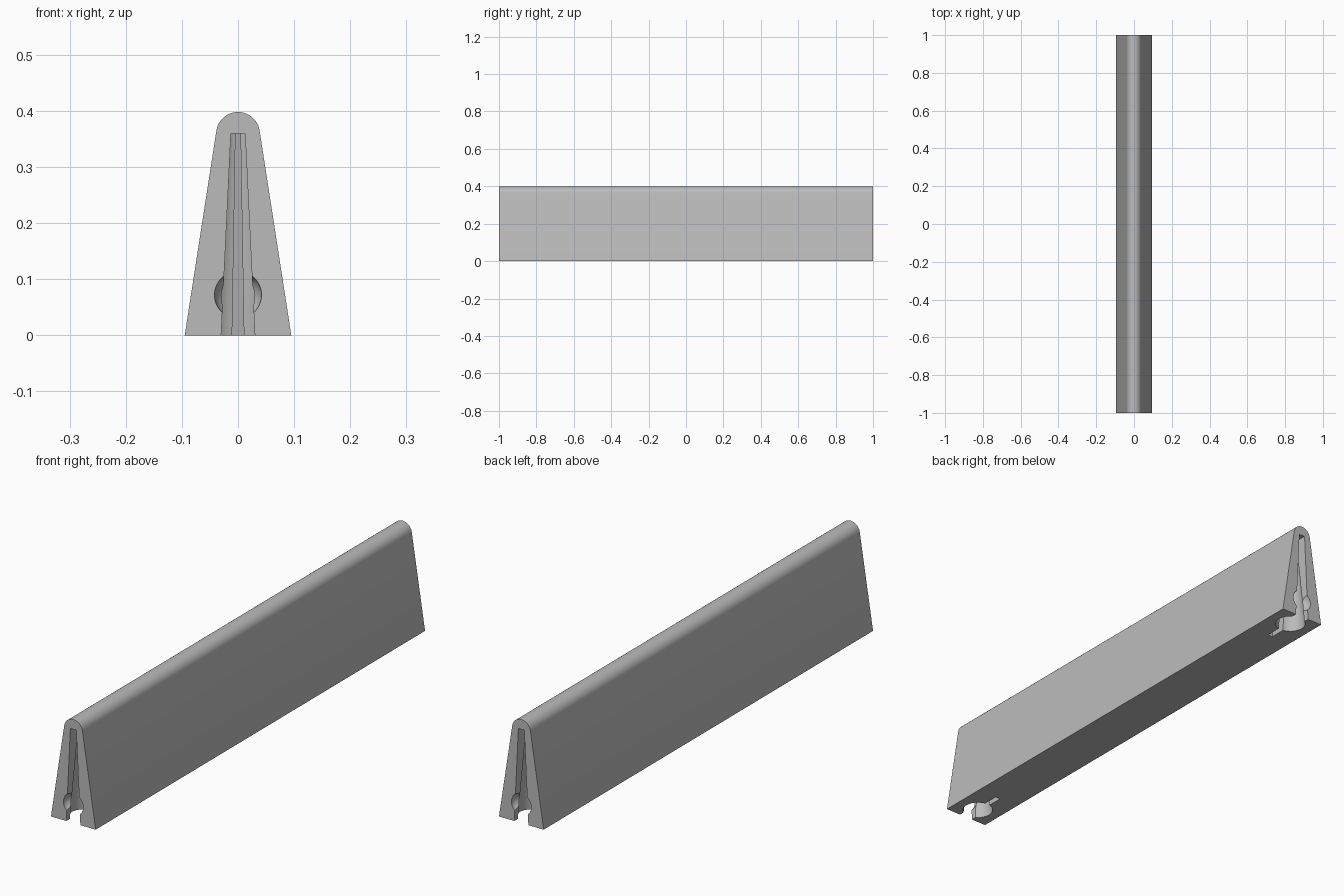
import bpy, bmesh, math

default = bpy.data.objects.get("Cube")
if default:
    bpy.data.objects.remove(default, do_unlink=True)

HALF = 1.0          # half length of the bar
SLOT_TOP = 0.36     # height of the end sockets
SOCKET = 0.07       # socket centre, measured in from the end face

grey = bpy.data.materials.new("plain_grey")
grey.use_nodes = True
colour = (0.5, 0.5, 0.5, 1)
grey.diffuse_color = colour
grey.node_tree.nodes["Principled BSDF"].inputs["Base Color"].default_value = colour


def make_object(name, bm):
    bmesh.ops.recalc_face_normals(bm, faces=bm.faces)
    mesh = bpy.data.meshes.new(name)
    bm.to_mesh(mesh)
    bm.free()
    mesh.materials.append(grey)
    ob = bpy.data.objects.new(name, mesh)
    bpy.context.collection.objects.link(ob)
    return ob


def loft(name, first, second):
    """Closed solid between two matching rings of points."""
    bm = bmesh.new()
    a = [bm.verts.new(p) for p in first]
    b = [bm.verts.new(p) for p in second]
    n = len(a)
    for i in range(n):
        j = (i + 1) % n
        bm.faces.new((a[i], a[j], b[j], b[i]))
    bm.faces.new(a)
    bm.faces.new(b)
    return make_object(name, bm)


# Wedge bar with a rounded ridge
def wedge_ring(y):
    ring = [(-0.095, y, 0), (0.095, y, 0)]
    tilt = math.radians(8.5)
    steps = 24
    for i in range(steps + 1):
        a = tilt + (math.pi - 2 * tilt) * i / steps
        ring.append((0.039 * math.cos(a), y, 0.359 + 0.039 * math.sin(a)))
    return ring


bar = loft("wedge_bar", wedge_ring(-HALF), wedge_ring(HALF))


# Tapered socket: open neck, round chamber and narrow rear groove
def socket_ring(z, end):
    s = 1 - 0.58 * z / SLOT_TOP
    neck, groove, radius = 0.03 * s, 0.0105 * s, 0.057 * s
    start = math.asin(neck / radius)
    stop = math.pi - math.asin(groove / radius)
    half = [(neck, -0.05)]
    for i in range(21):
        a = start + (stop - start) * i / 20
        half.append((radius * math.sin(a), SOCKET - radius * math.cos(a)))
    half.append((groove, SOCKET + 0.12 * s))
    outline = half + [(-x, d) for x, d in reversed(half)]
    return [(x, end * (HALF - d), z) for x, d in outline]


cutters = []
for label, end in (("front", -1), ("back", 1)):
    cutters.append(loft(label + "_socket_cutter",
                        socket_ring(-0.02, end), socket_ring(SLOT_TOP, end)))

    # Ball recess at the socket mouth
    bm = bmesh.new()
    bmesh.ops.create_uvsphere(bm, u_segments=32, v_segments=20, radius=0.042)
    bmesh.ops.translate(bm, verts=bm.verts, vec=(0, end * HALF, 0.072))
    cutters.append(make_object(label + "_ball_cutter", bm))

for cutter in cutters:
    mod = bar.modifiers.new(cutter.name, "BOOLEAN")
    mod.operation = "DIFFERENCE"
    mod.solver = "EXACT"
    mod.object = cutter

# Apply the cuts and remove the helpers
bpy.ops.object.select_all(action="DESELECT")
bar.select_set(True)
bpy.context.view_layer.objects.active = bar
for mod in list(bar.modifiers):
    bpy.ops.object.modifier_apply(modifier=mod.name)
for cutter in cutters:
    bpy.data.objects.remove(cutter, do_unlink=True)

bpy.ops.object.shade_smooth_by_angle(angle=math.radians(30))
